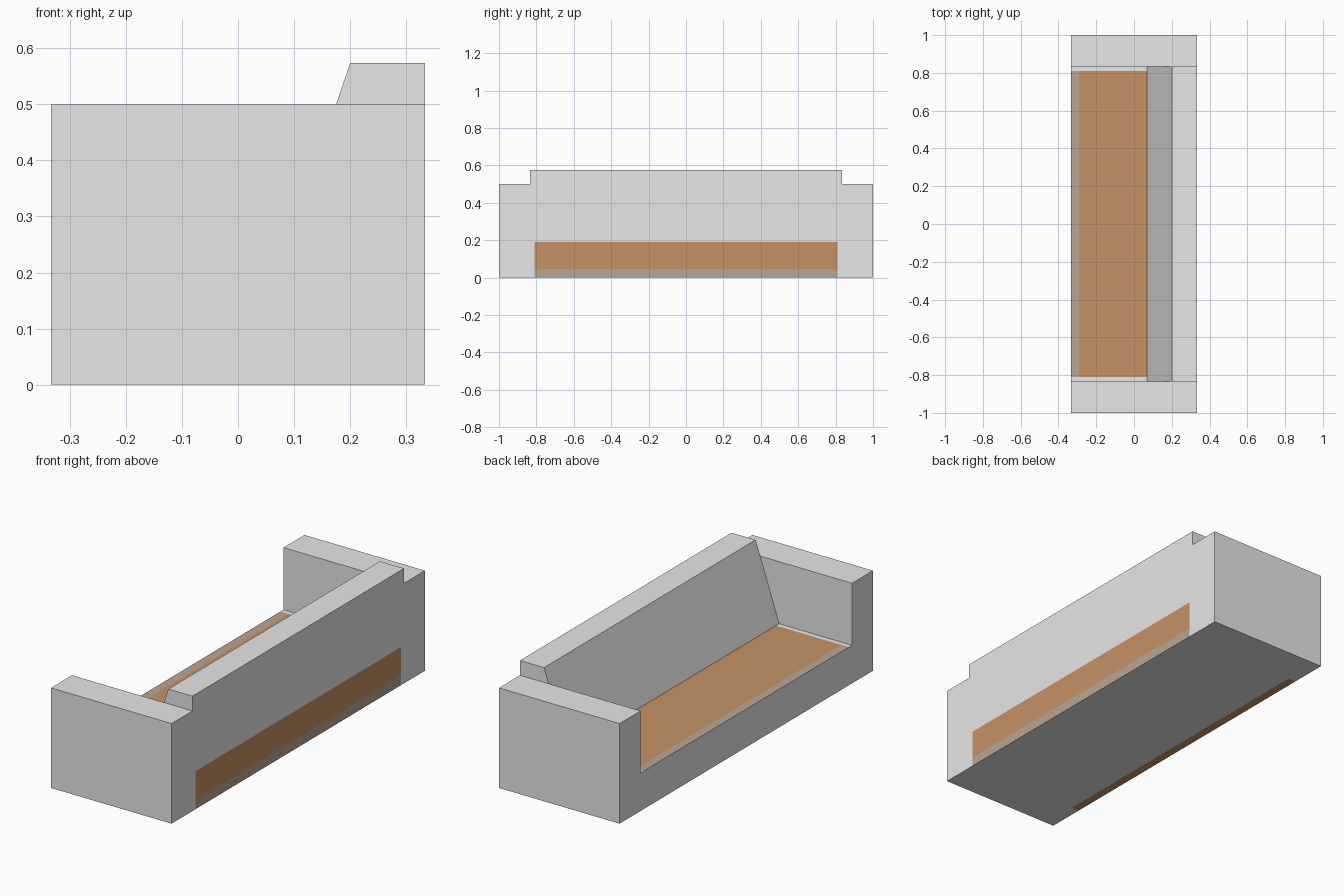
import bpy, bmesh

if "Cube" in bpy.data.objects:
    bpy.data.objects.remove(bpy.data.objects["Cube"])

HX = 0.333       # half depth
ARM_Y = 0.835    # inner side of the arms
PANEL_Y = 0.81   # half length of the tan panels
SEAT_Z = 0.19


def material(name, rgb):
    m = bpy.data.materials.new(name)
    m.diffuse_color = (*rgb, 1.0)
    m.use_nodes = True
    m.node_tree.nodes["Principled BSDF"].inputs["Base Color"].default_value = m.diffuse_color
    return m


GREY = material("light_grey", (0.8, 0.8, 0.8))
TAN = material("tan", (0.56, 0.29, 0.13))
TAUPE = material("taupe", (0.49, 0.38, 0.30))


def prism(name, profile, y0, y1, mats=(GREY,), edit=None):
    """Extrude an (x, z) profile along y."""
    bm = bmesh.new()
    face = bm.faces.new([bm.verts.new((x, y0, z)) for x, z in profile])
    out = bmesh.ops.extrude_face_region(bm, geom=[face])
    moved = [v for v in out["geom"] if isinstance(v, bmesh.types.BMVert)]
    bmesh.ops.translate(bm, verts=moved, vec=(0, y1 - y0, 0))
    bmesh.ops.recalc_face_normals(bm, faces=bm.faces[:])
    if edit:
        edit(bm)
    mesh = bpy.data.meshes.new(name)
    bm.to_mesh(mesh)
    bm.free()
    for m in mats:
        mesh.materials.append(m)
    ob = bpy.data.objects.new(name, mesh)
    bpy.context.collection.objects.link(ob)
    return ob


def rect(x0, x1, z0, z1):
    return [(x0, z0), (x1, z0), (x1, z1), (x0, z1)]


LIP_X, RAIL_Z = -0.29, 0.047


def paint_base(bm):
    # cut the panel outlines into the base, then colour by direction and place
    cuts = [((0, PANEL_Y, 0), (0, 1, 0)), ((0, -PANEL_Y, 0), (0, 1, 0)),
            ((LIP_X, 0, 0), (1, 0, 0)), ((0, 0, RAIL_Z), (0, 0, 1))]
    for co, no in cuts:
        geom = bm.verts[:] + bm.edges[:] + bm.faces[:]
        bmesh.ops.bisect_plane(bm, geom=geom, plane_co=co, plane_no=no)
    bm.normal_update()
    for f in bm.faces:
        c, n = f.calc_center_median(), f.normal
        if abs(c.y) > PANEL_Y:
            continue
        if n.z > 0.9:        # seat top and its front lip
            f.material_index = 1 if c.x > LIP_X else 2
        elif n.x > 0.9:      # rear panel and its lower rail
            f.material_index = 1 if c.z > RAIL_Z else 2
        elif n.z < -0.9 and c.x < LIP_X:   # underside strip
            f.material_index = 1


# seat base between the arms
prism("seat_base", rect(-HX, HX, 0, SEAT_Z), -ARM_Y, ARM_Y,
      (GREY, TAN, TAUPE), paint_base)

# backrest with a sloping front
prism("backrest", [(0.07, SEAT_Z), (HX, SEAT_Z), (HX, 0.574), (0.2, 0.574)],
      -ARM_Y, ARM_Y)

# arms
for name, s in (("left_arm", -1), ("right_arm", 1)):
    prism(name, rect(-HX, HX, 0, 0.5), s * ARM_Y, s * 1.0)
